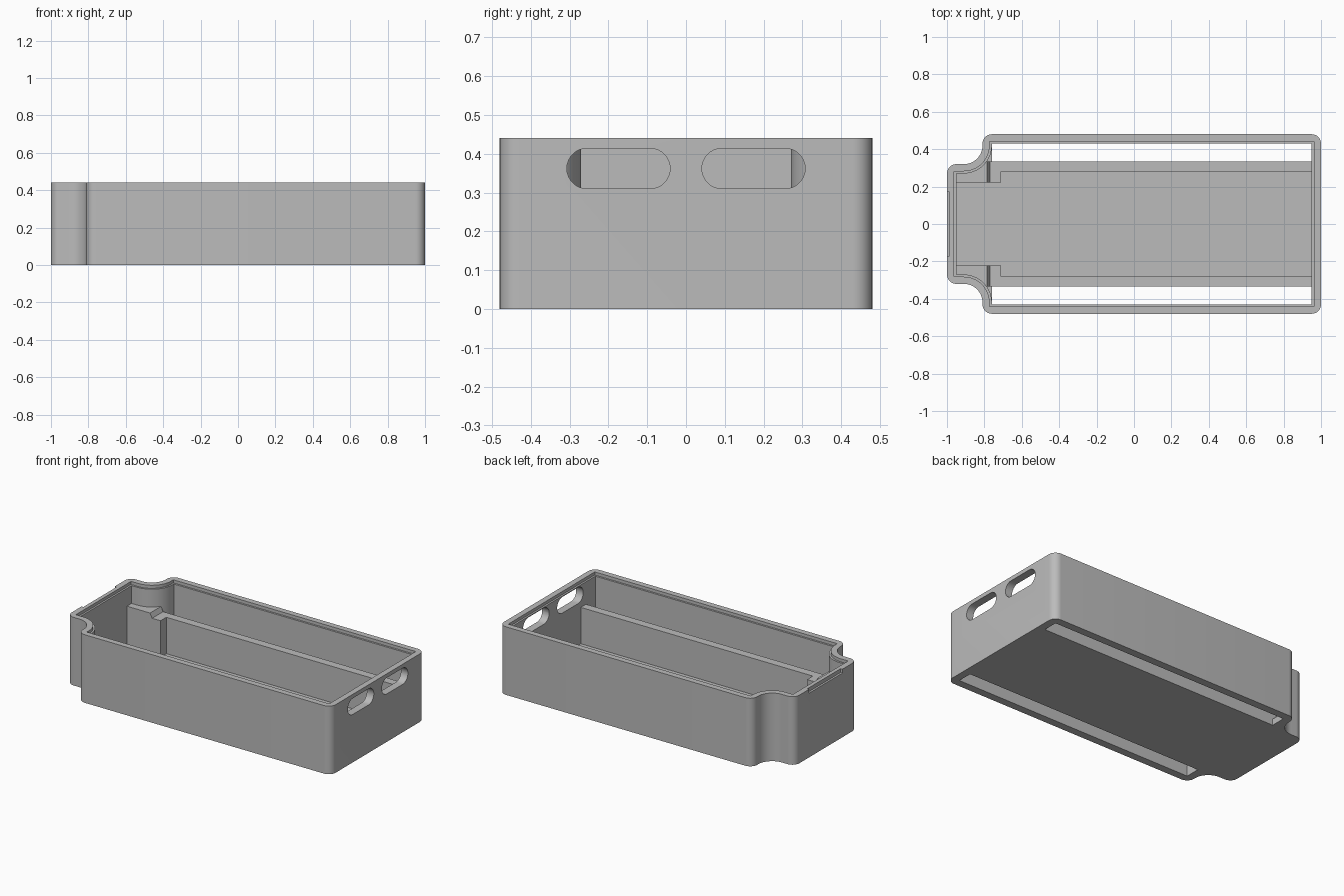
import bpy, bmesh, math
from mathutils import Matrix, Vector

cube = bpy.data.objects.get("Cube")
if cube:
    bpy.data.objects.remove(cube, do_unlink=True)

HEIGHT, FLOOR, WALL, LIP = 0.44, 0.04, 0.05, 0.038
RAIL_OUT, RAIL_IN, RAIL_TOP = 0.335, 0.282, 0.275

grey = bpy.data.materials.new("plain_grey")
grey.use_nodes = True
grey.diffuse_color = (0.5, 0.5, 0.5, 1)
grey.node_tree.nodes["Principled BSDF"].inputs["Base Color"].default_value = (0.5, 0.5, 0.5, 1)


def arc(cx, cy, r, start, end, steps=10):
    angles = [math.radians(start + (end - start) * i / steps) for i in range(steps + 1)]
    return [(cx + r * math.cos(a), cy + r * math.sin(a)) for a in angles]


def corner(x, y, r, start):
    """Convex corner turning a quarter circle, or a sharp point."""
    if r == 0:
        return [(x, y)]
    sx = 1 if start == 0 else -1
    return arc(x - sx * r, y - r, r, start, start + 90)


def outline(inset, r):
    """Stepped box outline with hollow shoulders, mirrored across y."""
    half = corner(1 - inset, 0.48 - inset, r, 0)
    half += corner(-0.81 + inset, 0.48 - inset, r, 90)
    half += arc(-0.91, 0.42, 0.1 + inset, 0, -90, 14)
    half += corner(-1 + inset, 0.32 - inset, r, 90)
    return half + [(x, -y) for x, y in reversed(half)]


def prism(name, points, low, high, axis="z"):
    """Extrude a 2D profile along the given axis."""
    place = {"x": lambda a, b: (low, a, b),
             "y": lambda a, b: (a, low, b),
             "z": lambda a, b: (a, b, low)}[axis]
    direction = Vector([(high - low) * (axis == k) for k in "xyz"])
    bm = bmesh.new()
    face = bm.faces.new([bm.verts.new(place(a, b)) for a, b in points])
    top = bmesh.ops.extrude_face_region(bm, geom=[face])
    bmesh.ops.translate(bm, vec=direction,
                        verts=[g for g in top["geom"] if isinstance(g, bmesh.types.BMVert)])
    bmesh.ops.recalc_face_normals(bm, faces=bm.faces)
    mesh = bpy.data.meshes.new(name)
    bm.to_mesh(mesh)
    bm.free()
    mesh.materials.append(grey)
    obj = bpy.data.objects.new(name, mesh)
    bpy.context.collection.objects.link(obj)
    return obj


def rect(a0, a1, b0, b1):
    return [(a0, b0), (a1, b0), (a1, b1), (a0, b1)]


def activate(obj):
    bpy.ops.object.select_all(action="DESELECT")
    obj.select_set(True)
    bpy.context.view_layer.objects.active = obj


def combine(obj, tool, operation="DIFFERENCE"):
    """Apply a boolean and discard the tool."""
    mod = obj.modifiers.new("cut", "BOOLEAN")
    mod.operation, mod.solver, mod.object = operation, "EXACT", tool
    activate(obj)
    bpy.ops.object.modifier_apply(modifier=mod.name)
    bpy.data.objects.remove(tool, do_unlink=True)


# Case with cavity and stepped rim
case = prism("case_shell", outline(0, 0.05), 0, HEIGHT)
combine(case, prism("cavity", outline(WALL, 0), FLOOR, 1))
combine(case, prism("rim_step", outline(LIP, 0), HEIGHT - 0.02, 1))

# Long floor slots and rounded end-wall openings
for side in (-1, 1):
    ys = sorted((side * RAIL_OUT, side * 0.43))
    combine(case, prism("floor_slot", rect(-0.76, 0.95, *ys), -0.1, 0.1))
    radius, mid_z = 0.052, 0.362
    stadium = (arc(side * 0.174 + 0.081, mid_z, radius, -90, 90, 16)
               + arc(side * 0.174 - 0.081, mid_z, radius, 90, 270, 16))
    combine(case, prism("end_opening", stadium, 0.9, 1.1, "x"))

# Shallow opening notch on the narrow end
combine(case, prism("notch", rect(-1.1, -0.987, -0.17, 0.17), HEIGHT - 0.025, 1))
parts = [case]

# Rails and stepped posts beside the central channel
post_profile = [(-0.97, 0.02), (-0.71, 0.02), (-0.71, RAIL_TOP), (-0.77, RAIL_TOP),
                (-0.785, 0.305), (-0.97, 0.305)]
for side, label in ((1, "back"), (-1, "front")):
    ys = sorted((side * RAIL_IN, side * RAIL_OUT))
    rail = prism(label + "_rail", rect(-0.73, 0.97, *ys), 0.02, RAIL_TOP)
    ys = sorted((side * 0.223, side * RAIL_OUT))
    post = prism(label + "_post", post_profile, *ys, "y")
    combine(post, prism("post_trim", outline(WALL - 0.02, 0), -1, 1), "INTERSECT")
    combine(rail, post, "UNION")
    rail.name = label + "_rail_and_post"
    parts.append(rail)

# Smooth curved walls, crisp edges
for part in parts:
    activate(part)
    bpy.ops.object.shade_smooth_by_angle(angle=math.radians(30))
